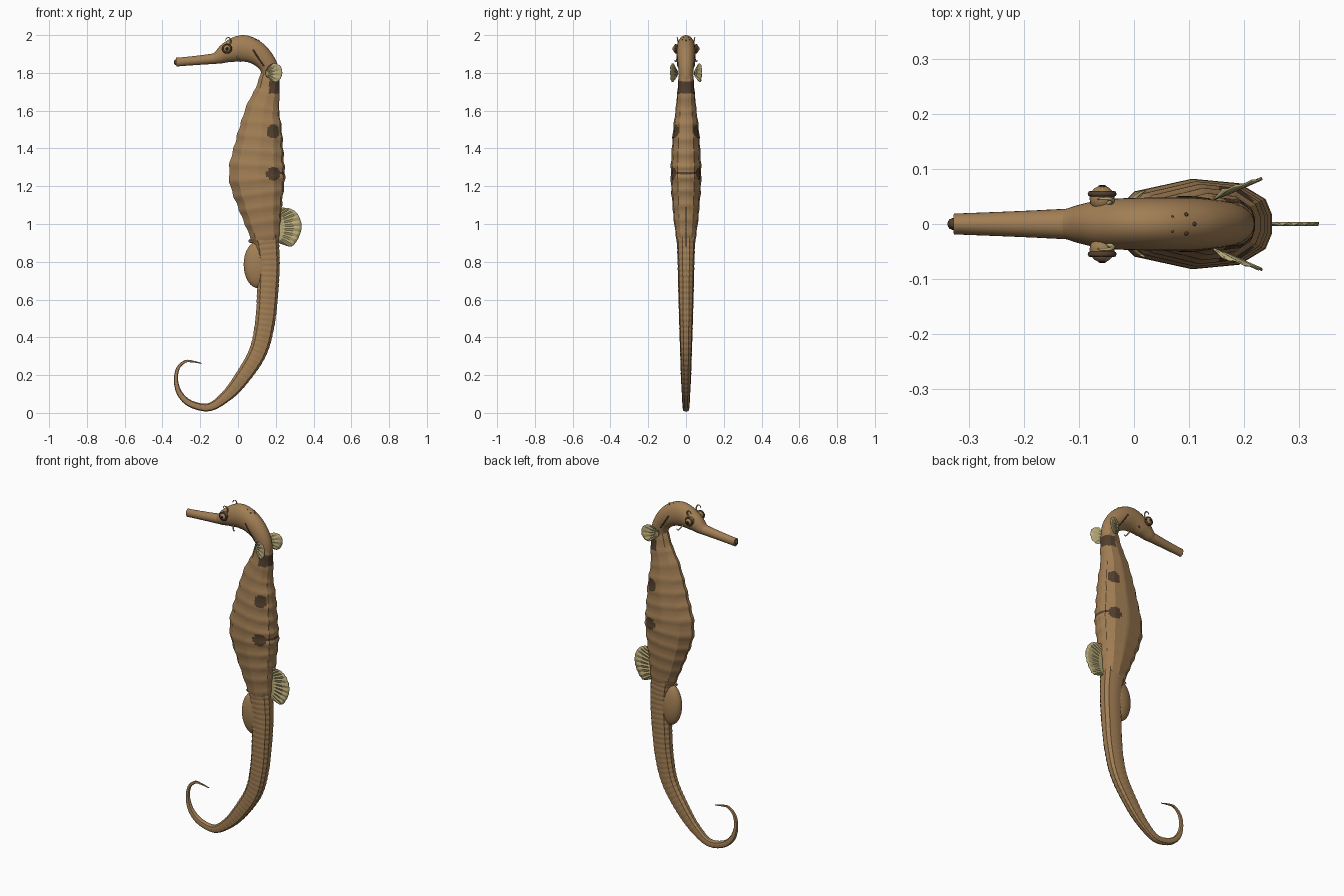
import bpy, bmesh, math
from mathutils import Vector

cube = bpy.data.objects.get("Cube")
if cube:
    bpy.data.objects.remove(cube, do_unlink=True)


def material(name, rgb):
    m = bpy.data.materials.new(name)
    m.use_nodes = True
    m.diffuse_color = (*rgb, 1)
    b = m.node_tree.nodes["Principled BSDF"]
    b.inputs["Base Color"].default_value = (*rgb, 1)
    b.inputs["Roughness"].default_value = 0.7
    return m


TAN = material("tan skin", (0.36, 0.21, 0.09))
DARK = material("dark brown marking", (0.085, 0.05, 0.027))
FIN = material("pale fin", (0.48, 0.4, 0.19))
BLACK = material("black pupil", (0.012, 0.01, 0.008))


def finish(name, bm, mats, angle=35):
    bmesh.ops.recalc_face_normals(bm, faces=bm.faces[:])
    me = bpy.data.meshes.new(name)
    bm.to_mesh(me)
    bm.free()
    ob = bpy.data.objects.new(name, me)
    bpy.context.collection.objects.link(ob)
    for m in mats:
        me.materials.append(m)
    bpy.ops.object.select_all(action='DESELECT')
    ob.select_set(True)
    bpy.context.view_layer.objects.active = ob
    bpy.ops.object.shade_smooth_by_angle(angle=math.radians(angle))
    return ob


def spline(keys, steps=30):
    """Catmull-Rom through the key vectors."""
    pts = [Vector(k) for k in keys]
    pts = [2 * pts[0] - pts[1]] + pts + [2 * pts[-1] - pts[-2]]
    out = []
    for a, b, c, d in zip(pts, pts[1:], pts[2:], pts[3:]):
        for i in range(steps):
            t = i / steps
            out.append(0.5 * (2 * b + (c - a) * t + (2 * a - 5 * b + 4 * c - d) * t * t
                              + (3 * b - a - 3 * c + d) * t ** 3))
    return out + [pts[-2]]


def resample(pts, n):
    """Even spacing along the path in the x-z plane."""
    dist = [0]
    for p, q in zip(pts, pts[1:]):
        dist.append(dist[-1] + (q.xy - p.xy).length)
    out, j = [], 0
    for i in range(n):
        s = dist[-1] * i / (n - 1)
        while j < len(pts) - 2 and dist[j + 1] < s:
            j += 1
        f = min(1, (s - dist[j]) / max(dist[j + 1] - dist[j], 1e-9))
        out.append((s, pts[j].lerp(pts[j + 1], f)))
    return out


def loft(name, keys, section, rings, bump=lambda s: 1, mark=None, angle=35):
    """Keys are (x, z, half depth, half width); section is (depth, width) pairs."""
    path = resample(spline(keys), rings)
    bm = bmesh.new()
    loops = []
    for i, (s, p) in enumerate(path):
        t = (path[min(i + 1, rings - 1)][1] - path[max(i - 1, 0)][1]).xy.normalized()
        k = bump(s)
        loops.append([bm.verts.new((p.x - t.y * u * p.z * k, v * p.w * k,
                                    p.y + t.x * u * p.z * k)) for u, v in section])
    n = len(section)
    for a, b in zip(loops, loops[1:]):
        for i in range(n):
            bm.faces.new((a[i], a[(i + 1) % n], b[(i + 1) % n], b[i]))
    bm.faces.new(loops[0])
    bm.faces.new(loops[-1])
    if mark:
        for f in bm.faces:
            f.material_index = int(mark(f.calc_center_median()))
    return finish(name, bm, [TAN, DARK], angle)


def ellipse(n):
    return [(math.cos(2 * math.pi * i / n), math.sin(2 * math.pi * i / n)) for i in range(n)]


def ridged(half, sub):
    """Mirror half a ridged outline and subdivide its straight sides."""
    full = half + [(u, -v) for u, v in reversed(half)]
    return [tuple(Vector(a).lerp(Vector(b), k / sub))
            for a, b in zip(full, full[1:] + full[:1]) for k in range(sub)]


def ball(name, loc, size, mat, seg=20):
    bm = bmesh.new()
    bmesh.ops.create_uvsphere(bm, u_segments=seg, v_segments=seg // 2, radius=1)
    for v in bm.verts:
        v.co = Vector(loc) + v.co * Vector(size)
    return finish(name, bm, [mat], 60)


def tube(name, pts, radius, mat, tip=0.4):
    cu = bpy.data.curves.new(name, 'CURVE')
    cu.dimensions = '3D'
    cu.bevel_depth = radius
    cu.bevel_resolution = 2
    cu.use_fill_caps = True
    fine = spline(pts, 6)
    sp = cu.splines.new('POLY')
    sp.points.add(len(fine) - 1)
    for i, (q, p) in enumerate(zip(sp.points, fine)):
        q.co = (*p, 1)
        q.radius = 1 + (tip - 1) * i / (len(fine) - 1)
    cu.materials.append(mat)
    ob = bpy.data.objects.new(name, cu)
    bpy.context.collection.objects.link(ob)


def fin(name, base, rim, rays, pleat):
    """Pleated sheet between a base line and a rim curve."""
    bm = bmesh.new()
    edge = spline(rim, 24)
    rows = []
    for i in range(rays):
        f = i / (rays - 1)
        root = Vector(base[0]).lerp(Vector(base[1]), f)
        out = edge[round(f * (len(edge) - 1))]
        shift = Vector((0, pleat * (-1) ** i, 0))
        rows.append([bm.verts.new(root.lerp(out, k / 6) + shift * min(1, k / 2)) for k in range(7)])
    for a, b in zip(rows, rows[1:]):
        for k in range(6):
            bm.faces.new((a[k], a[k + 1], b[k + 1], b[k]))
    ob = finish(name, bm, [FIN], 20)
    sol = ob.modifiers.new("thickness", 'SOLIDIFY')
    sol.thickness = 0.003
    sol.offset = 0


# Trunk: armoured rings, dark saddle, side spots and a thin back stripe
def trunk_mark(c):
    if c.x > 0.165 and 1.69 < c.z < 1.755:
        return True
    if c.x > 0.19 and abs(c.z - 1.27) < 0.007:
        return True
    return abs(c.y) > 0.04 and any(math.hypot(c.x - 0.187, c.z - z) < 0.036 for z in (1.49, 1.265))


trunk_keys = [(0.17, 1.8, 0.047, 0.037), (0.155, 1.7, 0.066, 0.046), (0.13, 1.6, 0.09, 0.056),
              (0.12, 1.5, 0.113, 0.068), (0.11, 1.4, 0.13, 0.075), (0.101, 1.3, 0.146, 0.08),
              (0.103, 1.22, 0.145, 0.08), (0.118, 1.1, 0.117, 0.072), (0.133, 1.0, 0.092, 0.062),
              (0.146, 0.92, 0.072, 0.051), (0.152, 0.89, 0.06, 0.046)]
trunk_section = ridged([(-1, 0.14), (-0.67, 0.72), (0.03, 1), (0.6, 0.9), (0.92, 0.55), (1, 0.2)], 6)
loft("trunk", trunk_keys, trunk_section, 170,
     lambda s: 0.985 + 0.04 * abs(math.sin(math.pi * s / 0.076)) ** 3, trunk_mark, 22)

# Tail: fine rings, curling forward
tail_keys = [(0.148, 0.95, 0.066, 0.05), (0.162, 0.8, 0.058, 0.044), (0.158, 0.66, 0.056, 0.041),
             (0.143, 0.48, 0.052, 0.036), (0.104, 0.32, 0.047, 0.031), (0.01, 0.17, 0.039, 0.026),
             (-0.07, 0.082, 0.029, 0.021), (-0.155, 0.03, 0.021, 0.018), (-0.25, 0.048, 0.018, 0.016),
             (-0.307, 0.1, 0.015, 0.013), (-0.328, 0.17, 0.011, 0.01), (-0.318, 0.235, 0.009, 0.008),
             (-0.28, 0.272, 0.007, 0.006), (-0.24, 0.272, 0.005, 0.004), (-0.19, 0.262, 0.002, 0.002)]
tail_section = ridged([(-1, 0.35), (-0.7, 0.85), (0, 1), (0.75, 0.85), (1, 0.4)], 2)
loft("tail", tail_keys, tail_section, 280,
     lambda s: 0.98 + 0.045 * abs(math.sin(math.pi * s / 0.029)), None, 30)

# Neck and head, snout, mouth
loft("head", [(0.16, 1.7, 0.045, 0.036), (0.173, 1.78, 0.047, 0.038), (0.154, 1.848, 0.05, 0.043),
              (0.097, 1.905, 0.062, 0.048), (0.025, 1.93, 0.07, 0.048), (-0.05, 1.91, 0.056, 0.045),
              (-0.1, 1.884, 0.037, 0.035), (-0.122, 1.876, 0.028, 0.028)], ellipse(32), 60)
loft("snout", [(-0.08, 1.88, 0.028, 0.03), (-0.12, 1.876, 0.028, 0.028), (-0.2, 1.868, 0.025, 0.024),
               (-0.3, 1.859, 0.023, 0.02), (-0.328, 1.857, 0.024, 0.019)], ellipse(24), 24)
ball("mouth", (-0.328, 0, 1.857), (0.012, 0.011, 0.015), DARK)

# Brood pouch and small anal fin
ball("brood_pouch", (0.107, 0, 0.785), (0.077, 0.04, 0.125), TAN, 32)
fin("anal_fin", [(0.085, 0, 0.925), (0.085, 0, 0.9)],
    [(0.06, 0, 0.918), (0.054, 0, 0.91), (0.063, 0, 0.9)], 5, 0.001)

# Dorsal fin
fin("dorsal_fin", [(0.21, 0, 1.065), (0.205, 0, 0.905)],
    [(0.235, 0, 1.087), (0.28, 0, 1.08), (0.318, 0, 1.05), (0.337, 0, 0.99),
     (0.322, 0, 0.93), (0.285, 0, 0.882), (0.235, 0, 0.893)], 25, 0.002)

# Paired features
for side, y in (("left", -1), ("right", 1)):
    label = "left" if y > 0 else "right"
    fin(label + "_pectoral_fin", [(0.145, y * 0.045, 1.81), (0.148, y * 0.045, 1.785)],
        [(0.16, y * 0.062, 1.835), (0.19, y * 0.07, 1.851), (0.225, y * 0.081, 1.835),
         (0.234, y * 0.083, 1.8), (0.222, y * 0.08, 1.765), (0.195, y * 0.072, 1.75),
         (0.165, y * 0.062, 1.768)], 15, 0.0015)
    ball(label + "_eye", (-0.058, y * 0.046, 1.928), (0.023, 0.024, 0.023), TAN)
    ring = [(-0.058 + 0.021 * u, y * 0.055, 1.928 + 0.021 * v) for u, v in ellipse(16)]
    tube(label + "_eye_ring", ring + ring[:1], 0.0055, DARK, 1)
    ball(label + "_pupil", (-0.058, y * 0.067, 1.928), (0.009, 0.0045, 0.009), BLACK, 12)
    # Gill slit, brow filament and chin filament
    tube(label + "_gill_slit", [(0.08, y * 0.047, 1.922), (0.11, y * 0.047, 1.875),
                                (0.138, y * 0.044, 1.835)], 0.004, DARK, 0.7)
    tube(label + "_brow_filament", [(-0.05, y * 0.036, 1.94), (-0.038, y * 0.042, 1.965),
                                    (-0.045, y * 0.046, 1.985), (-0.06, y * 0.046, 1.984),
                                    (-0.066, y * 0.045, 1.972)], 0.0045, FIN)
    tube(label + "_chin_filament", [(-0.005, y * 0.036, 1.885), (0.002, y * 0.048, 1.872),
                                    (0.012, y * 0.056, 1.86), (0.02, y * 0.06, 1.868)], 0.0045, FIN)

# Crown spots, resting on the top of the head
for i, (x, y, z) in enumerate([(0.07, 0.013, 1.986), (0.07, -0.013, 1.986), (0.095, 0.017, 1.975),
                               (0.095, -0.017, 1.975), (0.11, 0, 1.972)]):
    ball("crown_spot_%d" % (i + 1), (x, y, z), (0.004, 0.004, 0.004), DARK, 8)
